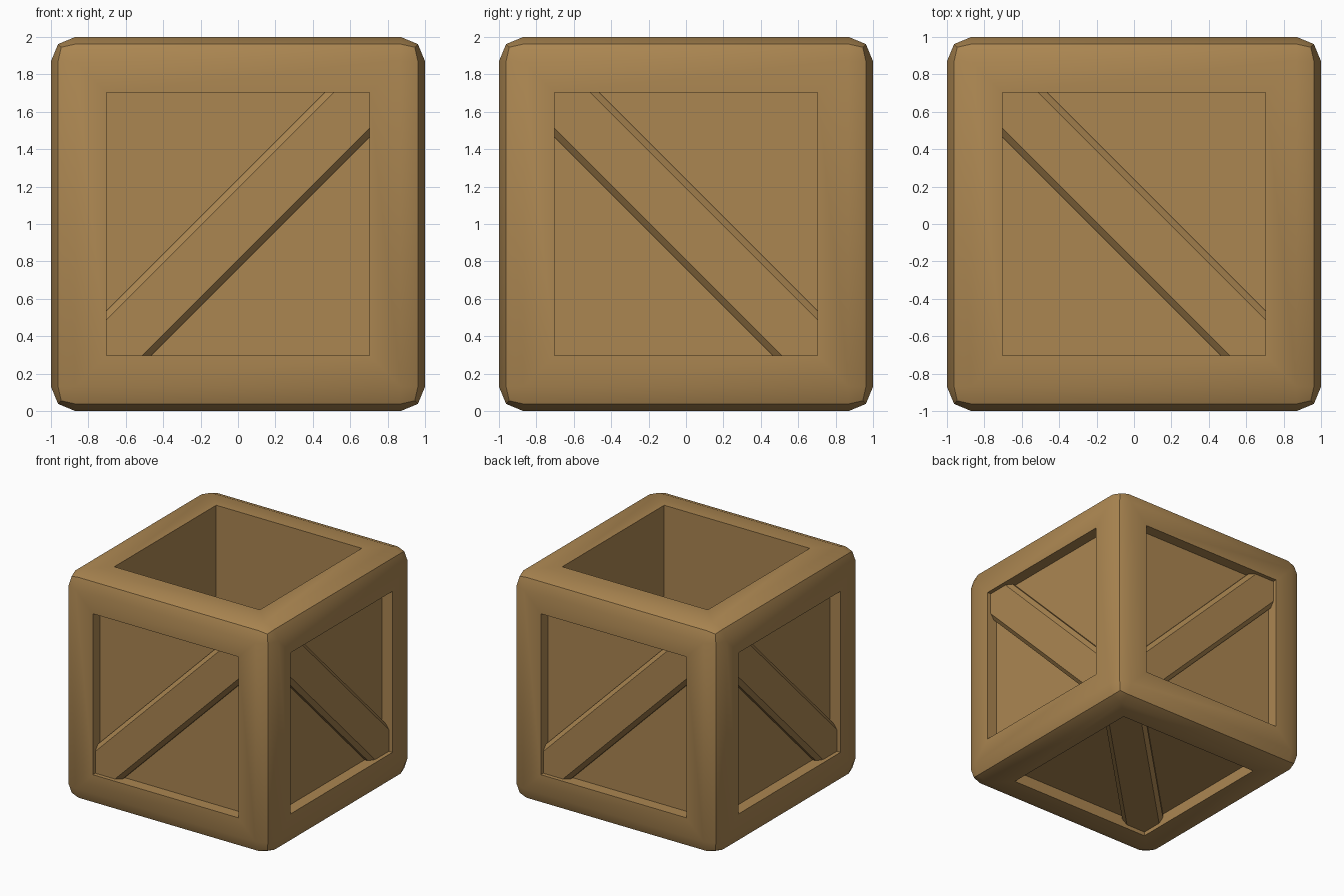
import bpy, bmesh
from mathutils import Vector

cube = bpy.data.objects.get("Cube")
if cube:
    bpy.data.objects.remove(cube, do_unlink=True)

HALF = 0.703      # half width of every opening
BEVEL = 0.13      # rounded outer edges
RECESS = 0.1      # depth of the panels
FLOOR = 0.3       # height of the inside floor
RAISE = 0.065     # thickness of the braces
CHAMFER = 0.035   # chamfer along the long edges of the braces

wood = bpy.data.materials.new("warm_brown_wood")
wood.use_nodes = True
colour = (0.41, 0.24, 0.083, 1)
wood.diffuse_color = colour
shader = wood.node_tree.nodes["Principled BSDF"]
shader.inputs["Base Color"].default_value = colour
shader.inputs["Roughness"].default_value = 0.8


def finish(bm, name):
    bmesh.ops.recalc_face_normals(bm, faces=bm.faces)
    mesh = bpy.data.meshes.new(name)
    bm.to_mesh(mesh)
    bm.free()
    mesh.materials.append(wood)
    ob = bpy.data.objects.new(name, mesh)
    bpy.context.collection.objects.link(ob)
    bpy.ops.object.select_all(action="DESELECT")
    ob.select_set(True)
    bpy.context.view_layer.objects.active = ob
    bpy.ops.object.shade_smooth_by_angle(angle=0.52)


# Crate body: rounded cube, recessed panels on five sides, deep opening on top
bm = bmesh.new()
bmesh.ops.create_cube(bm, size=2)
bmesh.ops.translate(bm, verts=bm.verts, vec=(0, 0, 1))
bmesh.ops.bevel(bm, geom=bm.edges[:], offset=BEVEL, segments=2, profile=0.5,
                affect="EDGES")
sides = sorted(bm.faces, key=lambda f: f.calc_area())[-6:]
for face in sides:
    out = face.normal.copy()
    bmesh.ops.inset_region(bm, faces=[face], thickness=1 - BEVEL - HALF,
                           use_even_offset=True)
    depth = 2 - FLOOR if out.z > 0.5 else RECESS
    panel = bmesh.ops.extrude_discrete_faces(bm, faces=[face])["faces"][0]
    bmesh.ops.translate(bm, verts=panel.verts, vec=-out * depth)
finish(bm, "crate_body")


# Diagonal brace: outline clipped to the panel, upright sides, chamfered top
def brace(name, centre, right, up, out):
    bm = bmesh.new()
    centre, right, up, out = map(Vector, (centre, right, up, out))
    rings = []
    h = HALF
    for w, lift in ((0.24, 0), (0.24, RAISE - CHAMFER), (0.19, RAISE)):
        outline = ((-h, -h), (w - h, -h), (h, h - w),
                   (h, h), (h - w, h), (-h, w - h))
        rings.append([bm.verts.new(centre + right * u + up * v + out * lift)
                      for u, v in outline])
    bm.faces.new(rings[0])
    bm.faces.new(rings[-1])
    for low, high in zip(rings, rings[1:]):
        for i in range(6):
            j = (i + 1) % 6
            # the corner ends stay upright, the long sides carry the chamfer
            bm.faces.new((low[i], low[j], high[j], high[i]))
    finish(bm, name)


D = 1 - RECESS
X, Y, Z = (1, 0, 0), (0, 1, 0), (0, 0, 1)
NX, NY, NZ = (-1, 0, 0), (0, -1, 0), (0, 0, -1)
brace("front_brace", (0, -D, 1), X, Z, NY)
brace("back_brace", (0, D, 1), NX, Z, Y)
brace("left_brace", (D, 0, 1), NY, Z, X)
brace("right_brace", (-D, 0, 1), Y, Z, NX)
brace("bottom_brace", (0, 0, RECESS), X, Y, NZ)
brace("floor_brace", (0, 0, FLOOR), NX, Y, Z)
